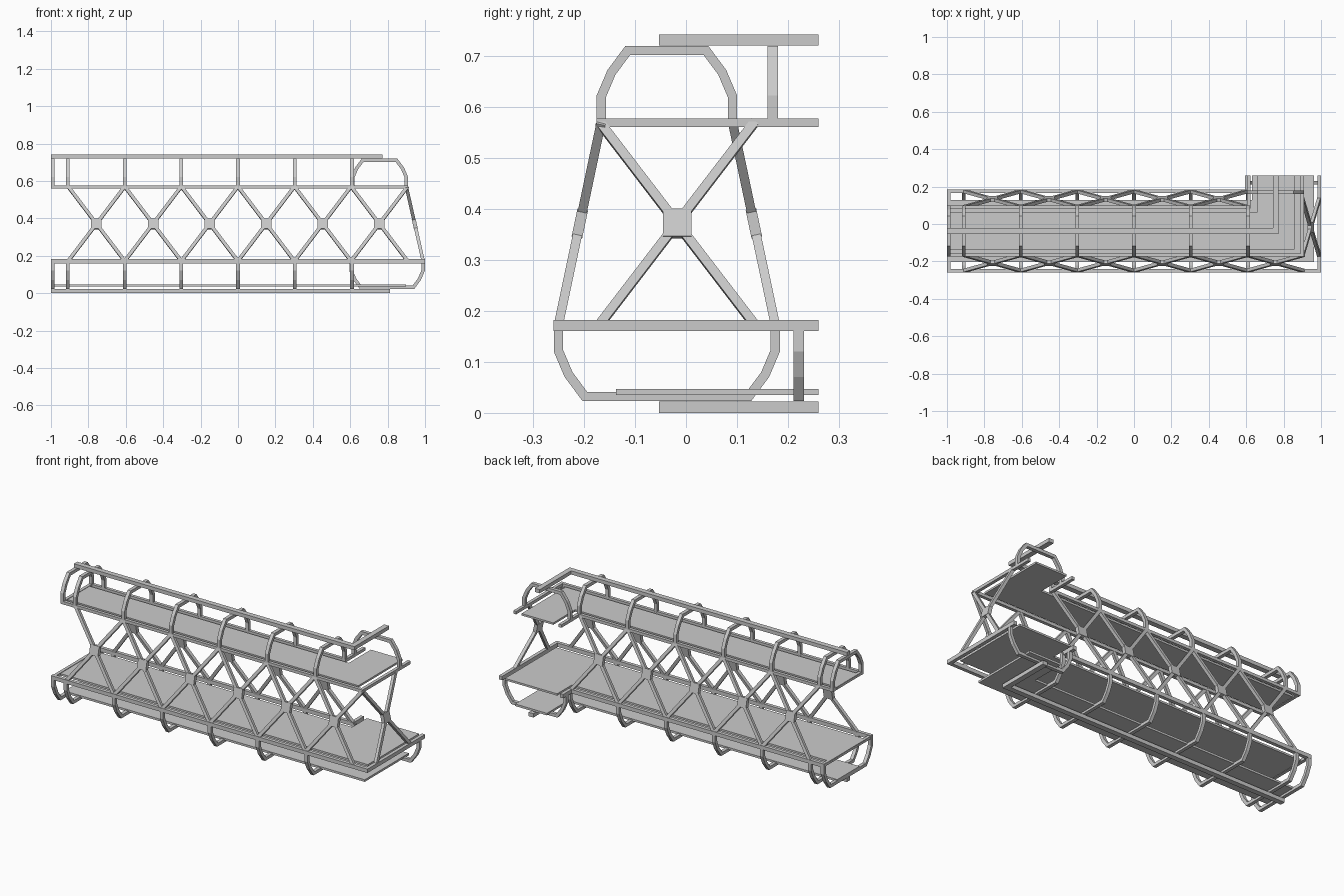
import bpy, bmesh
from mathutils import Vector, Matrix

if "Cube" in bpy.data.objects:
    bpy.data.objects.remove(bpy.data.objects["Cube"])

CY = -0.0375          # centre line of the long run
UX, LX = 0.757, 0.797  # centre of the short arm, upper and lower
END = 0.26            # open end of the short arm


def new_object(name, bm):
    bmesh.ops.recalc_face_normals(bm, faces=bm.faces)
    me = bpy.data.meshes.new(name)
    bm.to_mesh(me)
    bm.free()
    ob = bpy.data.objects.new(name, me)
    bpy.context.collection.objects.link(ob)
    return ob


def ribbon(name, path, width, depth, place):
    """Mitred 2D strip along path, given thickness; place maps (u, v, w) to xyz."""
    pts = [Vector(p) for p in path]
    dirs = [(b - a).normalized() for a, b in zip(pts, pts[1:])]
    bm = bmesh.new()
    rings = []
    for i, p in enumerate(pts):
        d0, d1 = dirs[max(i - 1, 0)], dirs[min(i, len(dirs) - 1)]
        n0, n1 = Vector((-d0.y, d0.x)), Vector((-d1.y, d1.x))
        m = (n0 + n1) / (1 + n0.dot(n1)) * width / 2
        rings.append([bm.verts.new(place(q.x, q.y, w)) for q, w in
                      ((p + m, depth / 2), (p - m, depth / 2),
                       (p - m, -depth / 2), (p + m, -depth / 2))])
    for a, b in zip(rings, rings[1:]):
        for k in range(4):
            bm.faces.new((a[k], a[(k + 1) % 4], b[(k + 1) % 4], b[k]))
    bm.faces.new(rings[0])
    bm.faces.new(rings[-1])
    return new_object(name, bm)


def plan_l(name, y, x, width, z0, z1):
    """L-shaped bar or plate following the walkway in plan."""
    ribbon(name, [(-1, y), (x, y), (x, END)], width, z1 - z0,
           lambda u, v, w: (u, v, (z0 + z1) / 2 + w))


def cross(name, tops, bottoms):
    """X brace with a square gusset in a leaning plane."""
    t0, t1, b0, b1 = map(Vector, (*tops, *bottoms))
    along = (t1 - t0).normalized()
    up = ((t0 + t1) - (b0 + b1)).normalized()
    nor = along.cross(up)
    mid = (t0 + t1 + b0 + b1) / 4
    bm = bmesh.new()

    def block(c, ax, ay, az, size):
        m = Matrix((ax, ay, az)).transposed().to_4x4()
        m.translation = c
        bmesh.ops.create_cube(bm, size=1, matrix=m @ Matrix.Diagonal((*size, 1)))

    for a, b in ((t0, b1), (t1, b0)):
        d = (b - a).normalized()
        block((a + b) / 2, d, nor.cross(d), nor, ((b - a).length, 0.018, 0.018))
    block(mid, along, up, nor, (0.056, 0.056, 0.021))
    new_object(name, bm)


def hoop_path(c, half, base, s):
    """Open hoop profile; s = 1 arches upward, -1 hangs downward."""
    side = [(half, 0), (half, .05), (half - .02, .097), (half - .052, .14)]
    pts = side + [(-u, v) for u, v in reversed(side)]
    return [(c + u, base + s * v) for u, v in pts]


# Decks, lowest floor and ridge/keel bars
plan_l("upper_deck", CY, UX, 0.20, 0.563, 0.574)
plan_l("lower_deck", CY, LX, 0.33, 0.165, 0.176)
plan_l("bottom_floor", CY, LX, 0.20, 0.035, 0.047)
plan_l("top_bar", CY, UX, 0.03, 0.72, 0.741)
plan_l("bottom_bar", CY, LX, 0.03, 0.0, 0.022)

# Edge rails of both decks
for s, side in ((1, "outer"), (-1, "inner")):
    uh, lh = 0.1285 * s, 0.2125 * s
    plan_l("upper_rail_" + side, CY - uh, UX + (0.143 * s), 0.018, 0.56, 0.577)
    plan_l("lower_rail_" + side, CY - lh, LX + (0.193 * s), 0.02, 0.16, 0.182)

# Hoops along the long run
for i, x in enumerate((-0.99, -0.91, -0.605, -0.303, 0, 0.303, 0.61)):
    place = lambda u, v, w, x=x: (x + w, u, v)
    ribbon(f"upper_hoop_{i}", hoop_path(CY, 0.1285, 0.57, 1), 0.018, 0.02, place)
    ribbon(f"lower_hoop_{i}", hoop_path(CY, 0.2125, 0.172, -1), 0.018, 0.02, place)

# Hoops across the short arm
ribbon("upper_arm_hoop", hoop_path(UX, 0.143, 0.57, 1), 0.018, 0.02,
       lambda u, v, w: (u, 0.17 + w, v))
ribbon("lower_arm_hoop", hoop_path(LX, 0.193, 0.172, -1), 0.018, 0.02,
       lambda u, v, w: (u, 0.221 + w, v))

# Cross bars closing the straight end
for nm, h, z in (("upper", 0.1285, 0.5685), ("lower", 0.2125, 0.171)):
    ribbon(nm + "_end_bar", [(CY - h, z), (CY + h, z)], 0.016, 0.018,
           lambda u, v, w: (-0.99 + w, u, v))

# X braces: six in front, five behind, one on the corner end
ZT, ZB = 0.57, 0.172
for s, n, nm in ((-1, 6, "front"), (1, 5, "back")):
    yt, yb = CY + s * 0.1285, CY + s * 0.2125
    for i in range(n):
        a = -0.908 + 0.3025 * i
        b = a + 0.3025
        cross(f"{nm}_brace_{i}", ((a, yt, ZT), (b, yt, ZT)), ((a, yb, ZB), (b, yb, ZB)))
cross("end_brace", ((0.9, -0.17, ZT), (0.9, 0.135, ZT)),
      ((0.99, -0.17, ZB), (0.99, 0.135, ZB)))
